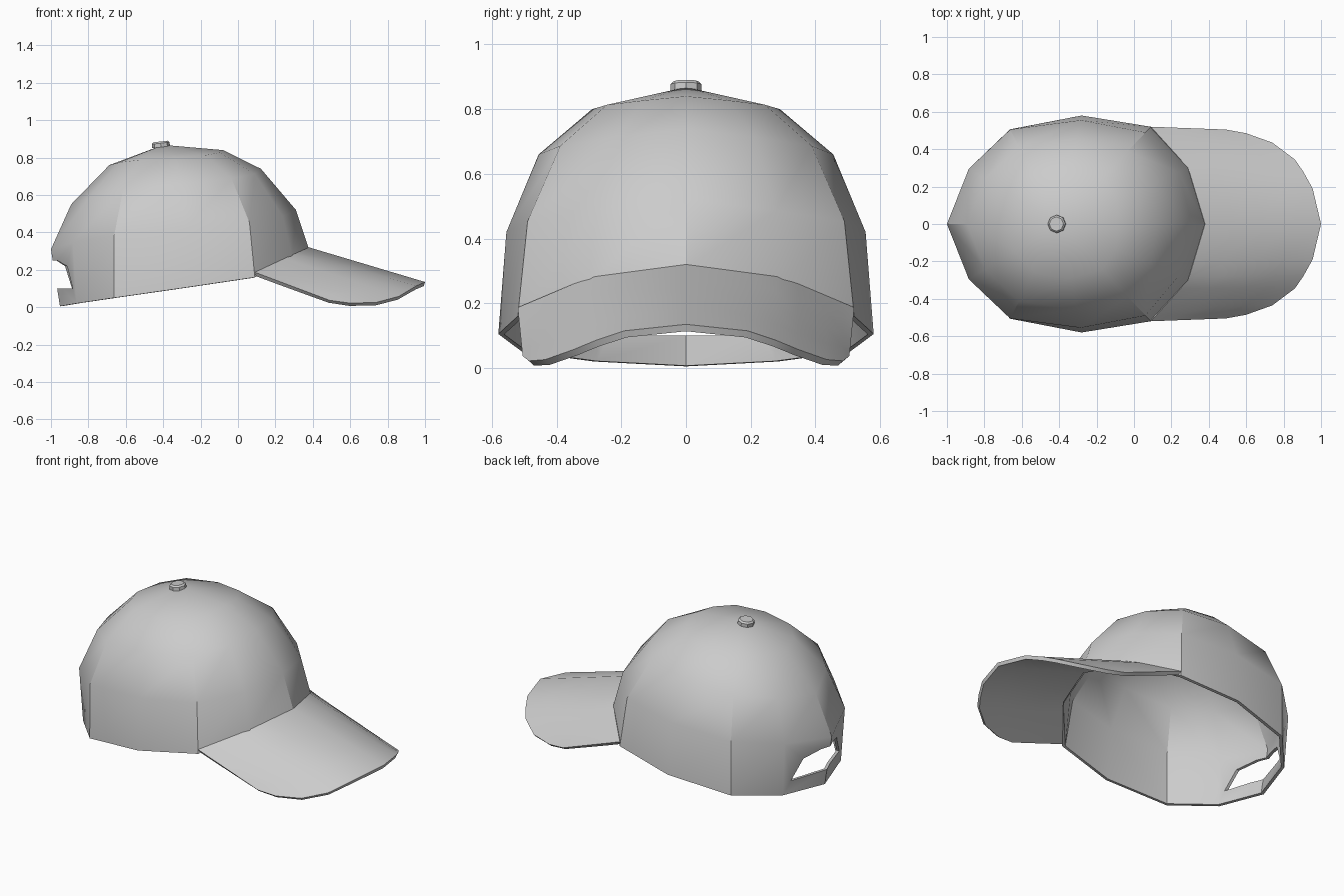
import bpy, bmesh, math
from mathutils import Matrix, Vector

cube = bpy.data.objects.get("Cube")
if cube:
    bpy.data.objects.remove(cube, do_unlink=True)

fabric = bpy.data.materials.new("light_grey_fabric")
fabric.use_nodes = True
grey = (0.6, 0.6, 0.6, 1)
fabric.diffuse_color = grey
fabric.node_tree.nodes["Principled BSDF"].inputs["Base Color"].default_value = grey


def make_object(name, bm):
    bmesh.ops.recalc_face_normals(bm, faces=bm.faces[:])
    mesh = bpy.data.meshes.new(name)
    bm.to_mesh(mesh)
    bm.free()
    mesh.materials.append(fabric)
    obj = bpy.data.objects.new(name, mesh)
    bpy.context.collection.objects.link(obj)
    return obj


def activate(obj):
    bpy.ops.object.select_all(action='DESELECT')
    obj.select_set(True)
    bpy.context.view_layer.objects.active = obj


def apply_modifiers(obj):
    activate(obj)
    for name in [m.name for m in obj.modifiers]:
        bpy.ops.object.modifier_apply(modifier=name)


def smooth(obj, degrees):
    activate(obj)
    bpy.ops.object.shade_smooth_by_angle(angle=math.radians(degrees))


def thicken(obj, amount):
    shell = obj.modifiers.new("thickness", 'SOLIDIFY')
    shell.thickness = amount
    shell.offset = -1
    shell.use_even_offset = True


# Crown: columns from the front round one side to the back, mirrored across y
apex = Vector((-0.4, 0, 0.868))
spokes = [(0.78, 0), (0.69, 0.3), (0.49, 0.52), (0.12, 0.58),
          (-0.27, 0.52), (-0.49, 0.3), (-0.6, 0)]
rim_z = [0.31, 0.27, 0.16, 0.105, 0.05, 0.02, 0.005]
# (reach, height) from the lowest free ring upwards, at front, side and back
front = [(1, 0), (0.91, 0.52), (0.67, 0.74), (0.41, 0.84)]
side = [(1, 0), (0.957, 0.42), (0.785, 0.66), (0.5, 0.8)]
back = [(0.92, 0), (1, 0.31), (0.82, 0.55), (0.48, 0.76)]


def crown_column(i, flip):
    a, b, t = (front, side, i / 3) if i <= 3 else (side, back, (i - 3) / 3)
    points = []
    for ring, (p, q) in enumerate(zip(a, b)):
        reach, z = Vector(p).lerp(Vector(q), t)
        if ring == 0:
            z = rim_z[i]
        points.append((apex.x + spokes[i][0] * reach, flip * spokes[i][1] * reach, z))
    return points


bm = bmesh.new()
last = len(spokes) - 1
order = [(i, 1) for i in range(last + 1)] + [(i, -1) for i in range(last - 1, 0, -1)]
columns = [[bm.verts.new(p) for p in crown_column(i, s)] for i, s in order]
top = bm.verts.new(apex)
for k, a in enumerate(columns):
    b = columns[(k + 1) % len(columns)]
    for r in range(len(a) - 1):
        bm.faces.new((a[r], b[r], b[r + 1], a[r + 1]))
    bm.faces.new((a[-1], b[-1], top))
crown = make_object("crown", bm)
thicken(crown, 0.018)

# Arched opening above the rear strap
bm = bmesh.new()
arch = [(-0.24, 0.1), (0.24, 0.1), (0.17, 0.22), (0.06, 0.25), (-0.06, 0.25), (-0.17, 0.22)]
face = bm.faces.new([bm.verts.new((-1.2, y, z)) for y, z in arch])
pushed = bmesh.ops.extrude_face_region(bm, geom=[face])["geom"]
bmesh.ops.translate(bm, vec=(0.5, 0, 0),
                    verts=[v for v in pushed if isinstance(v, bmesh.types.BMVert)])
cutter = make_object("opening_cutter", bm)
cutter.hide_render = True
cut = crown.modifiers.new("opening", 'BOOLEAN')
cut.operation = 'DIFFERENCE'
cut.solver = 'EXACT'
cut.object = cutter
apply_modifiers(crown)
bpy.data.objects.remove(cutter, do_unlink=True)
smooth(crown, 30)

# Bill: straight rulings from the crown seam to the curved outer edge
seam = [Vector(p) for p in ((0.38, 0, 0.32), (0.29, 0.3, 0.28), (0.09, 0.52, 0.187))]
edge = [(1, 0, 0.135), (0.955, 0.19, 0.115), (0.905, 0.28, 0.085), (0.86, 0.345, 0.058),
        (0.74, 0.435, 0.026), (0.6, 0.485, 0.022), (0.49, 0.505, 0.037)]


def seam_point(y):
    a, b = seam[:2] if y < seam[1].y else seam[1:]
    return a.lerp(b, (y - a.y) / (b.y - a.y))


half = [(seam_point(p[1]), Vector(p)) for p in edge]
half[-1] = (seam[-1], half[-1][1])
mirror = Matrix.Scale(-1, 3, (0, 1, 0))
rulings = [(mirror @ a, mirror @ b) for a, b in half[:0:-1]] + half
bm = bmesh.new()
steps = 4
rows = [[bm.verts.new(a.lerp(b, j / steps)) for j in range(steps + 1)] for a, b in rulings]
for a, b in zip(rows, rows[1:]):
    for j in range(steps):
        bm.faces.new((a[j], a[j + 1], b[j + 1], b[j]))
bmesh.ops.recalc_face_normals(bm, faces=bm.faces[:])
# Face the sheet upwards so that it thickens downwards
upward = sum(f.normal.z for f in bm.faces) > 0
bill = make_object("bill", bm)
if not upward:
    bill.data.flip_normals()
thicken(bill, 0.022)
apply_modifiers(bill)
smooth(bill, 35)

# Button on top of the crown
bm = bmesh.new()
bmesh.ops.create_cone(bm, cap_ends=True, segments=8, radius1=0.048, radius2=0.048, depth=0.03)
rim = [e for e in bm.edges if all(v.co.z > 0 for v in e.verts)]
bmesh.ops.bevel(bm, geom=rim, offset=0.009, segments=1, affect='EDGES')
button = make_object("top_button", bm)
button.location = (-0.413, 0, 0.871)
button.rotation_euler = (0, math.radians(-7), 0)
smooth(button, 30)
